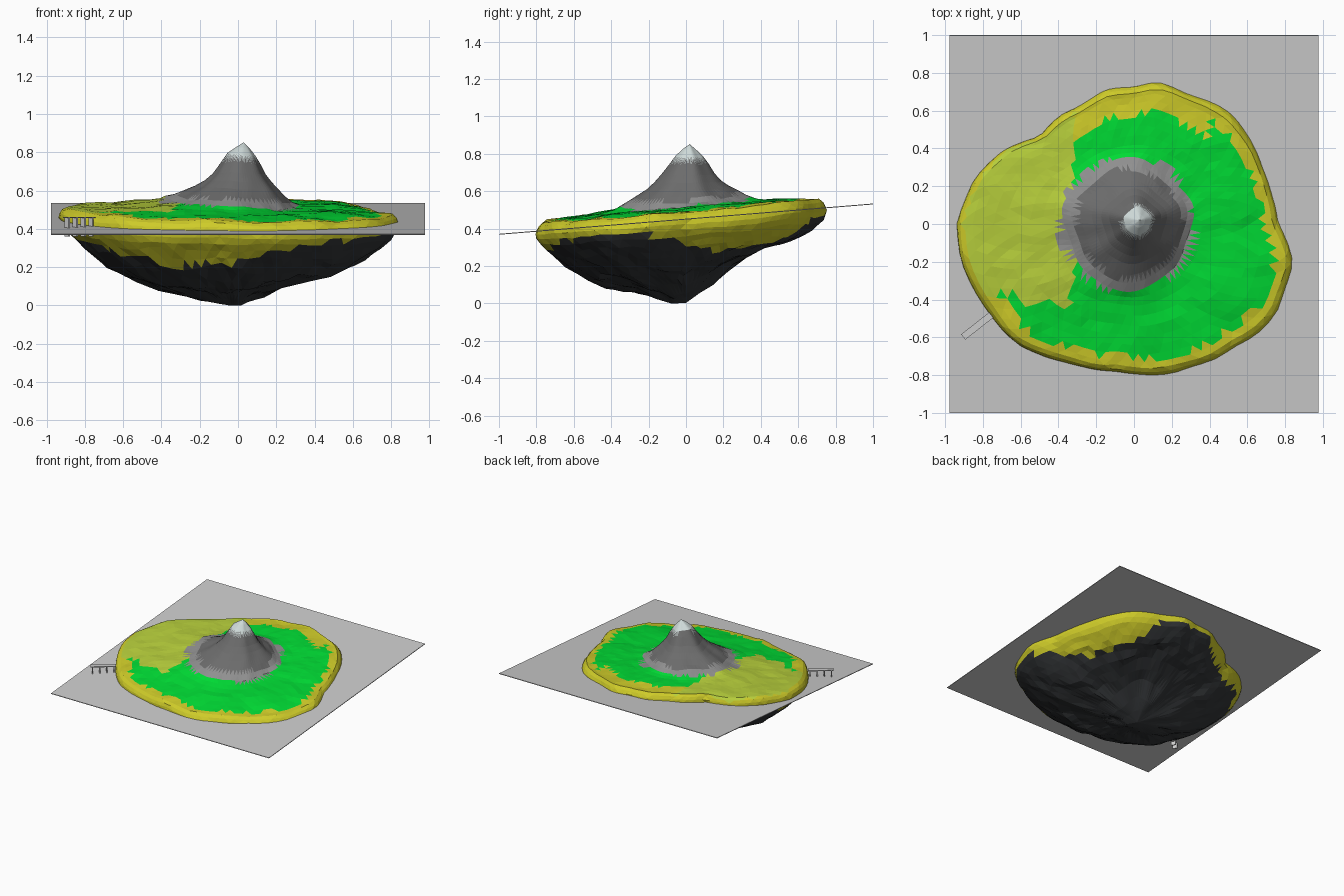
import bpy, bmesh, math
from mathutils import Vector, Matrix, noise

if "Cube" in bpy.data.objects:
    bpy.data.objects.remove(bpy.data.objects["Cube"])

TILT = 0.081          # slope of the sea along y
SEA = 0.451


def material(name, rgb):
    m = bpy.data.materials.new(name)
    m.diffuse_color = (*rgb, 1)
    m.use_nodes = True
    m.node_tree.nodes["Principled BSDF"].inputs["Base Color"].default_value = m.diffuse_color
    return m


def lerp_table(t, pts):
    for (a, u), (b, v) in zip(pts, pts[1:]):
        if t <= b:
            return u + (v - u) * max(0, (t - a)) / (b - a)
    return pts[-1][1]


def make_object(name, bm, mats=()):
    bmesh.ops.recalc_face_normals(bm, faces=bm.faces)
    me = bpy.data.meshes.new(name)
    bm.to_mesh(me)
    bm.free()
    for m in mats:
        me.materials.append(m)
    ob = bpy.data.objects.new(name, me)
    bpy.context.collection.objects.link(ob)
    return ob


def box(bm, matrix, size):
    bmesh.ops.create_cube(bm, size=1, matrix=matrix @ Matrix.Diagonal((*size, 1)))


# Coastline seen from above
coast = [(.77, 0), (.73, .2), (.65, .4), (.5, .58), (.3, .69), (.13, .75), (0, .73),
         (-.15, .71), (-.3, .62), (-.5, .46), (-.7, .4), (-.85, .22), (-.93, 0),
         (-.86, -.3), (-.75, -.5), (-.6, -.65), (-.4, -.73), (-.1, -.77), (.1, -.81),
         (.4, -.72), (.6, -.62), (.75, -.48), (.82, -.32), (.84, -.2)]
polar = [(math.atan2(y, x) % math.tau, math.hypot(x, y)) for x, y in coast]
polar.append((math.tau, polar[0][1]))

# Profiles: mountain by radius, land and underside by fraction of the coast radius
mountain = [(.035, .375), (.07, .34), (.10, .295), (.135, .24), (.17, .2),
            (.21, .165), (.26, .133), (.30, .108), (.34, .09)]
land = [(.1, .08), (.2, .073), (.32, .069), (.44, .066), (.56, .063), (.67, .06),
        (.77, .056), (.86, .052)]
rim = [(.955, .046), (.98, .032), (.995, .012), (1, -.012), (.99, -.04)]
under = [(.965, -.075), (.92, -.115), (.87, -.16), (.81, -.205), (.74, -.25), (.66, -.295),
         (.56, -.33), (.45, -.36), (.33, -.385), (.2, -.415), (.1, -.438)]
# How far yellow sand reaches down the underside, by angle in degrees
sand_depth = [(0, .13), (15, .18), (45, .17), (60, .1), (72, .04), (95, .04), (120, .09),
              (200, .10), (228, .15), (240, .20), (268, .18), (285, .11), (305, .05),
              (340, .05), (360, .13)]

# Island: one stack of rings from the peak to the keel, each turned half a step
SEG = 76
bm = bmesh.new()
rings = []


def add_ring(fn):
    vs = []
    for i in range(SEG):
        a = math.tau * (i + .5 * (len(rings) % 2)) / SEG
        x, y, z, wob = fn(a, lerp_table(a % math.tau, polar))
        n = noise.noise(Vector((x * 5, y * 5, z * 5 + 3)))
        n2 = noise.noise(Vector((x * 12, y * 12, z * 12)))
        d = 1 + wob * .9 * n
        vs.append(bm.verts.new((x * d, y * d, z + wob * (.45 * n + .3 * n2))))
    rings.append(vs)


def mountain_ring(r, h):
    k = r / .34
    return lambda a, R: ((.03 - .06 * k) + r * math.cos(a) * (1 + .06 * math.sin(5 * a)),
                         .02 - .02 * k + r * math.sin(a) * (1 + .05 * math.cos(4 * a)),
                         SEA + h + TILT * k * r * math.sin(a)
                         - .02 * math.cos(a) * k * k, .025)


def land_ring(s, h):
    def fn(a, R):
        r = .34 + (R - .34) * s
        x, y = r * math.cos(a) - .03 * (1 - s), r * math.sin(a)
        return x, y, SEA + TILT * y + h - .018 * x * s - .02 * math.cos(a) * (1 - s) ** 2, .025
    return fn


def low_ring(s, h, wob):
    def fn(a, R):
        r = R * s
        x, y = r * math.cos(a) - .03 * (1 - s), r * math.sin(a)
        # the hull is shallower towards the back and the right
        shallow = .15 * max(0, math.sin(a)) + .05 * max(0, math.cos(a))
        lift = shallow * math.sin(math.pi * min(1, s)) ** 1.4
        return x, y, SEA + TILT * y * s + h - .018 * x * s + lift, wob
    return fn


for p in mountain:
    add_ring(mountain_ring(*p))
for p in land:
    add_ring(land_ring(*p))
for p in rim:
    add_ring(low_ring(*p, .025))
for p in under:
    add_ring(low_ring(*p, .025 + .05 * min(1, (1 - p[0]) * 5)))
peak = bm.verts.new((.03, .02, .852))
keel = bm.verts.new((-.03, 0, .003))
for i in range(SEG):
    j = (i + 1) % SEG
    bm.faces.new((peak, rings[0][i], rings[0][j]))
    bm.faces.new((keel, rings[-1][j], rings[-1][i]))
    for k, (a, b) in enumerate(zip(rings, rings[1:])):
        if k % 2 == 0:      # lower ring is half a step ahead
            bm.faces.new((a[i], b[i], a[j]))
            bm.faces.new((a[j], b[i], b[j]))
        else:
            bm.faces.new((a[i], b[i], b[j]))
            bm.faces.new((a[i], b[j], a[j]))
for v in bm.verts:
    v.co.z = max(v.co.z, 0)
bmesh.ops.recalc_face_normals(bm, faces=bm.faces)

# Ground cover chosen per face
SNOW, ROCK, SCREE, GRASS, MEADOW, SAND, DARK = range(7)
mats = [material("snow", (.62, .70, .69)), material("rock", (.15, .15, .15)),
        material("scree", (.28, .28, .28)), material("grass", (0, .72, .035)),
        material("meadow", (.48, .63, .045)), material("sand", (.62, .60, .022)),
        material("dark_rock", (.032, .035, .038))]
for f in bm.faces:
    c = f.calc_center_median()
    a = math.atan2(c.y, c.x) % math.tau
    s = math.hypot(c.x, c.y) / lerp_table(a, polar)
    r = math.hypot(c.x + .03, c.y)
    jit = .03 * noise.noise(c * 9)
    depth = SEA + TILT * c.y - c.z
    if f.normal.z < 0.05 or depth > .03:
        f.material_index = SAND if depth + jit < lerp_table(math.degrees(a), sand_depth) else DARK
    elif c.z > .775 + jit:
        f.material_index = SNOW
    elif r + jit < .285:
        f.material_index = ROCK
    elif r + jit < .355:
        f.material_index = SCREE
    elif c.x < -.32 + jit and c.y > (-.38 if c.x < -.6 else -.42) + jit and s < .97:
        f.material_index = MEADOW
    elif s + jit < (.79 if c.y > .1 and c.x < .4 else .89):
        f.material_index = GRASS
    else:
        f.material_index = SAND
make_object("island", bm, mats)

# Tilted sheet of sea
bm = bmesh.new()
box(bm, Matrix.Translation((0, 0, SEA)) @ Matrix.Rotation(math.atan(TILT), 4, 'X'),
    (1.955, 2.005, .005))
make_object("sea", bm)

# Jetty: deck on cross walls
start, end = Vector((-.76, -.485, 0)), Vector((-.90, -.595, 0))
turn = math.atan2(end.y - start.y, end.x - start.x)
base = Matrix.Translation((start + end) / 2) @ Matrix.Rotation(turn, 4, 'Z')
length = (end - start).length
bm = bmesh.new()
box(bm, base @ Matrix.Translation((0, 0, .459)), (length + .01, .036, .006))
for k in range(4):
    x = -length / 2 + .01 + k * (length - .02) / 3
    box(bm, base @ Matrix.Translation((x, 0, .408)), (.008, .034, .098))
make_object("jetty", bm)
